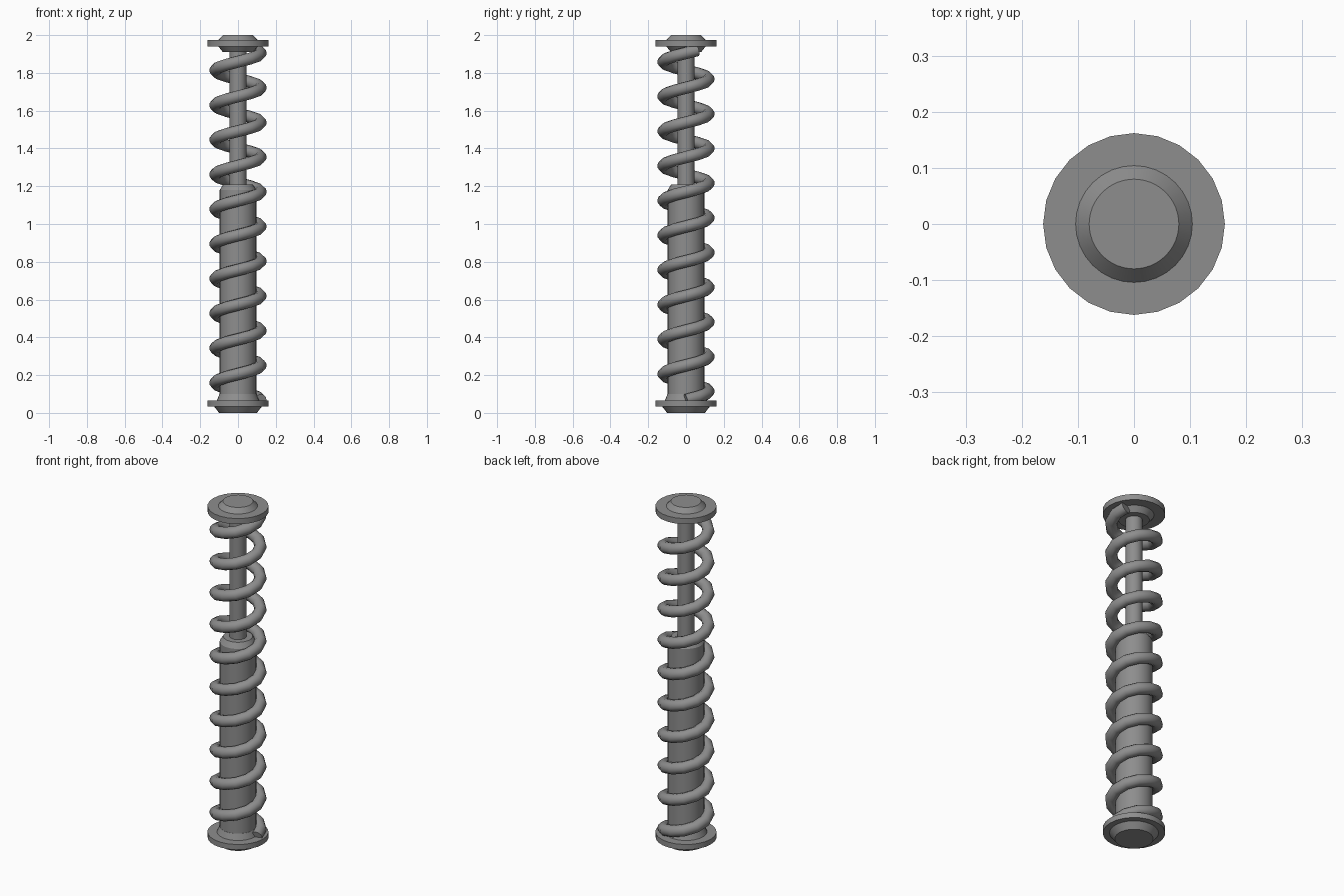
import bpy, bmesh, math

if "Cube" in bpy.data.objects:
    bpy.data.objects.remove(bpy.data.objects["Cube"])

GREY = (0.27, 0.27, 0.27, 1)
steel = bpy.data.materials.new("grey_steel")
steel.use_nodes = True
steel.diffuse_color = GREY
steel.node_tree.nodes["Principled BSDF"].inputs["Base Color"].default_value = GREY


def finish(obj, angle):
    """Assign the material and smooth the curved faces."""
    obj.data.materials.clear()
    obj.data.materials.append(steel)
    bpy.ops.object.select_all(action="DESELECT")
    obj.select_set(True)
    bpy.context.view_layer.objects.active = obj
    bpy.ops.object.shade_smooth_by_angle(angle=math.radians(angle))


def turned(name, profile, sides):
    """Solid of revolution from (radius, height) pairs, bottom to top."""
    bm = bmesh.new()
    rings = []
    for r, z in profile:
        rings.append([bm.verts.new((r * math.cos(math.tau * i / sides),
                                    r * math.sin(math.tau * i / sides), z))
                      for i in range(sides)])
    for low, high in zip(rings, rings[1:]):
        for i in range(sides):
            j = (i + 1) % sides
            bm.faces.new((low[i], low[j], high[j], high[i]))
    bm.faces.new(rings[0][::-1])
    bm.faces.new(rings[-1])
    mesh = bpy.data.meshes.new(name)
    bm.to_mesh(mesh)
    bm.free()
    obj = bpy.data.objects.new(name, mesh)
    bpy.context.collection.objects.link(obj)
    finish(obj, 25)


# End plates with their tapered bosses
turned("bottom_plate", [(0.162, 0.035), (0.162, 0.066)], 24)
turned("bottom_boss", [(0.1, 0), (0.128, 0.036)], 32)
turned("bottom_collar", [(0.112, 0.065), (0.098, 0.1)], 32)
turned("top_plate", [(0.162, 1.94), (0.162, 1.973)], 24)
turned("top_boss", [(0.105, 1.972), (0.08, 2)], 32)
turned("top_collar", [(0.08, 1.91), (0.105, 1.941)], 32)

# Damper body with chamfered shoulder, and the piston rod
turned("damper_body", [(0.097, 0.06), (0.097, 1.18), (0.078, 1.21)], 32)
turned("piston_rod", [(0.045, 1.2), (0.045, 1.92)], 24)

# Coil spring
STEPS, TURNS, PITCH, RADIUS = 12, 10, 0.1837, 0.12
curve = bpy.data.curves.new("coil_spring", "CURVE")
curve.dimensions = "3D"
curve.bevel_depth = 0.032
curve.bevel_resolution = 4
curve.use_fill_caps = True
spline = curve.splines.new("POLY")
count = STEPS * TURNS + 2
spline.points.add(count - 1)
for i, point in enumerate(spline.points):
    a = math.tau * i / STEPS
    point.co = (RADIUS * math.cos(a), RADIUS * math.sin(a), 0.068 + PITCH * i / STEPS, 1)
spring = bpy.data.objects.new("coil_spring", curve)
bpy.context.collection.objects.link(spring)
bpy.ops.object.select_all(action="DESELECT")
spring.select_set(True)
bpy.context.view_layer.objects.active = spring
bpy.ops.object.convert(target="MESH")
finish(bpy.context.object, 50)
